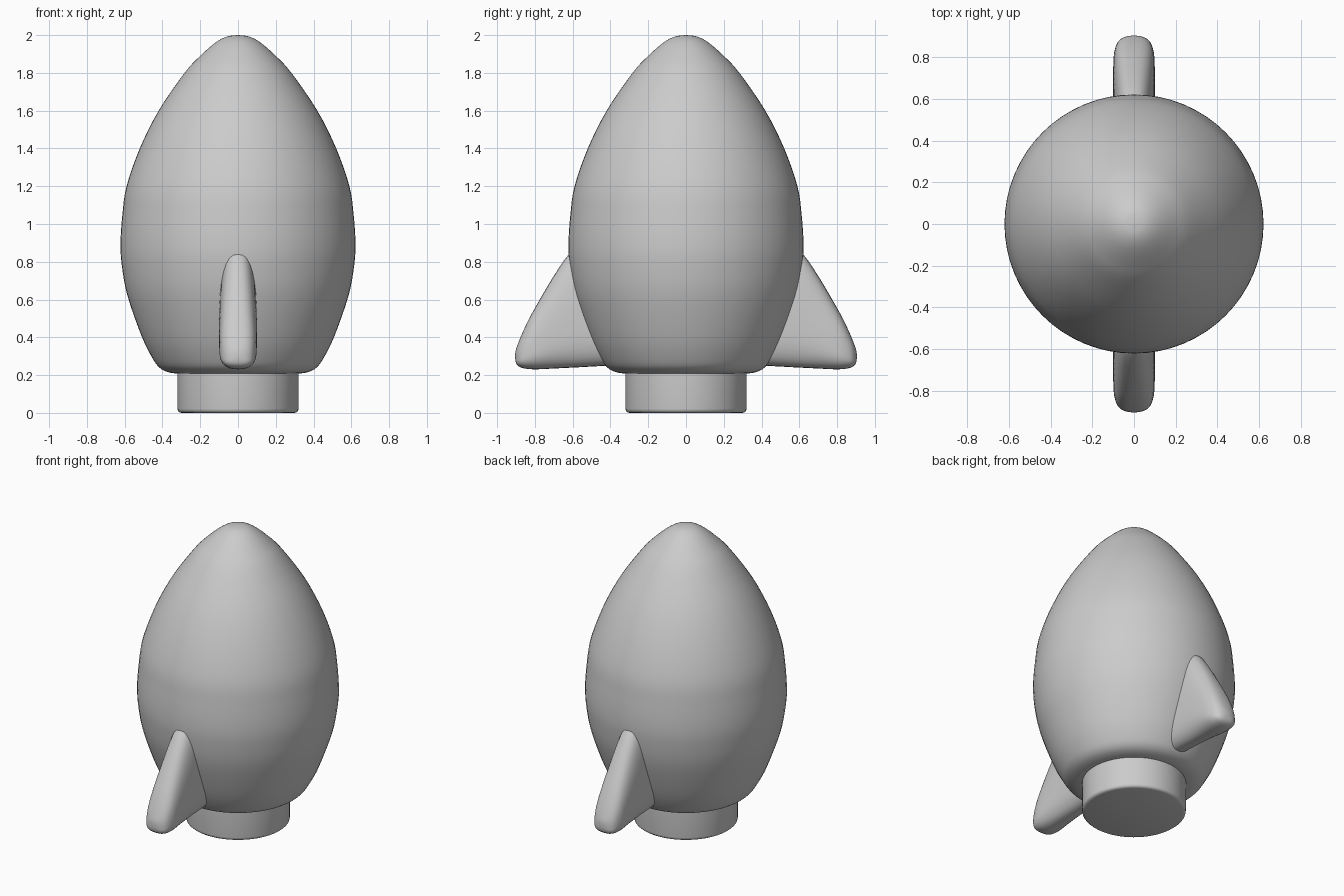
import bpy, bmesh, math
from mathutils import Vector

if "Cube" in bpy.data.objects:
    bpy.data.objects.remove(bpy.data.objects["Cube"])


def finish(name, bm, angle=40):
    bmesh.ops.recalc_face_normals(bm, faces=bm.faces)
    mesh = bpy.data.meshes.new(name)
    bm.to_mesh(mesh)
    bm.free()
    ob = bpy.data.objects.new(name, mesh)
    bpy.context.collection.objects.link(ob)
    bpy.ops.object.select_all(action='DESELECT')
    bpy.context.view_layer.objects.active = ob
    ob.select_set(True)
    bpy.ops.object.shade_smooth_by_angle(angle=math.radians(angle))
    return ob


def spline(points, steps=4):
    """Catmull-Rom curve through tuples of any length."""
    p = [Vector(q) for q in points]
    p = [2 * p[0] - p[1]] + p + [2 * p[-1] - p[-2]]
    out = []
    for a, b, c, d in zip(p, p[1:], p[2:], p[3:]):
        for i in range(steps):
            t = i / steps
            out.append(0.5 * (2 * b + (c - a) * t + (2 * a - 5 * b + 4 * c - d) * t**2
                              + (3 * b - a - 3 * c + d) * t**3))
    return out + [p[-2]]


def loft(name, rings):
    """Skin a list of equal-sized point rings and cap both ends."""
    bm = bmesh.new()
    loops = [[bm.verts.new(co) for co in ring] for ring in rings]
    n = len(loops[0])
    for a, b in zip(loops, loops[1:]):
        for i in range(n):
            j = (i + 1) % n
            bm.faces.new((a[i], a[j], b[j], b[i]))
    bm.faces.new(loops[0])
    bm.faces.new(loops[-1])
    return finish(name, bm)


def circle(r, z, n=64):
    return [(r * math.cos(2 * math.pi * i / n), r * math.sin(2 * math.pi * i / n), z)
            for i in range(n)]


def fin_section(y, bottom, top, w, n=32):
    """Rounded cross-section, widest below its middle."""
    zc = bottom + 0.3 * (top - bottom)
    ring = []
    for i in range(n):
        a = 2 * math.pi * i / n
        c, s = math.cos(a), math.sin(a)
        half = top - zc if s > 0 else zc - bottom
        ring.append((w * math.copysign(abs(c) ** 0.8, c), y,
                     zc + half * math.copysign(abs(s) ** 0.8, s)))
    return ring


# Egg-shaped hull
hull = [(0.30, 0.207), (0.36, 0.213), (0.41, 0.235), (0.45, 0.285), (0.51, 0.405),
        (0.585, 0.62), (0.615, 0.78), (0.622, 0.90), (0.612, 1.05), (0.59, 1.20),
        (0.52, 1.40), (0.42, 1.60), (0.283, 1.80), (0.20, 1.89), (0.12, 1.96),
        (0.06, 1.992), (0.004, 2.0)]
loft("hull", [circle(r, z) for r, z in spline(hull)])

# Nozzle with softened rims
nozzle = [(0.30, 0.0), (0.31, 0.003), (0.318, 0.01), (0.32, 0.022), (0.32, 0.23)]
loft("nozzle", [circle(r, z) for r, z in nozzle])

# Two swept fins: (y, bottom, top, half width)
fin = [(0.42, 0.25, 0.90, 0.10), (0.54, 0.243, 0.90, 0.10), (0.62, 0.239, 0.84, 0.10),
       (0.70, 0.235, 0.725, 0.10), (0.78, 0.231, 0.59, 0.099), (0.83, 0.232, 0.50, 0.094),
       (0.87, 0.239, 0.415, 0.080), (0.89, 0.25, 0.365, 0.061), (0.90, 0.265, 0.336, 0.038),
       (0.904, 0.285, 0.315, 0.014)]
fins = loft("fins", [fin_section(*s) for s in spline(fin, 3)])
mirror = fins.modifiers.new("Mirror", 'MIRROR')
mirror.use_axis = (False, True, False)
mirror.use_mirror_merge = False
